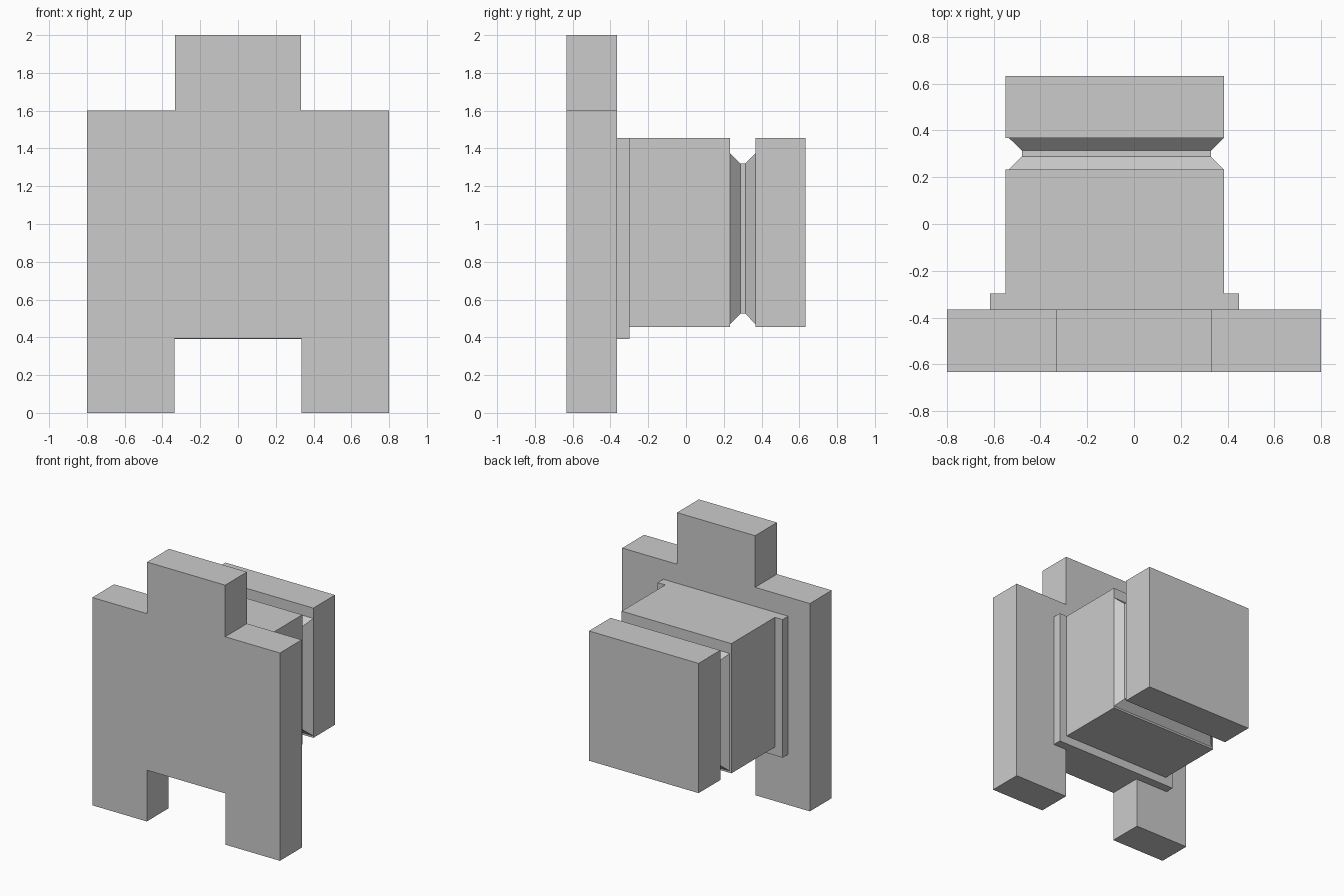
import bpy
import bmesh

cube = bpy.data.objects.get("Cube")
if cube:
    bpy.data.objects.remove(cube, do_unlink=True)

grey = bpy.data.materials.new("plain grey")
grey.use_nodes = True
COLOUR = (0.6, 0.6, 0.6, 1)
grey.diffuse_color = COLOUR
grey.node_tree.nodes["Principled BSDF"].inputs["Base Color"].default_value = COLOUR


def loft(name, sections):
    """Join outlines of (x, z) points, each placed at its own depth y."""
    bm = bmesh.new()
    rings = [[bm.verts.new((x, y, z)) for x, z in outline] for y, outline in sections]
    for a, b in zip(rings, rings[1:]):
        for i in range(len(a)):
            j = (i + 1) % len(a)
            bm.faces.new((a[i], a[j], b[j], b[i]))
    bm.faces.new(rings[0])
    bm.faces.new(rings[-1])
    bmesh.ops.recalc_face_normals(bm, faces=bm.faces)
    mesh = bpy.data.meshes.new(name)
    bm.to_mesh(mesh)
    bm.free()
    mesh.materials.append(grey)
    obj = bpy.data.objects.new(name, mesh)
    bpy.context.collection.objects.link(obj)
    return obj


def rect(x0, x1, z0, z1, inset=0):
    x0, x1, z0, z1 = x0 + inset, x1 - inset, z0 + inset, z1 - inset
    return [(x0, z0), (x1, z0), (x1, z1), (x0, z1)]


def box(name, y0, y1, outline):
    return loft(name, [(y0, outline), (y1, outline)])


# Front plate: two feet, shoulders and a top tab, mirrored across x
half = [(0.335, 0.395), (0.335, 0), (0.8, 0), (0.8, 1.602), (0.333, 1.602), (0.333, 2)]
box("front_plate", -0.632, -0.366, half + [(-x, z) for x, z in reversed(half)])

# Collar and main block behind the plate
box("collar", -0.366, -0.298, rect(-0.615, 0.45, 0.39, 1.455))
block = rect(-0.55, 0.385, 0.455, 1.455)
box("main_block", -0.298, 0.233, block)

# Grooved neck with sloped shoulders
wide = (-0.535, 0.385, 0.47, 1.375)
loft("neck", [(0.233, rect(*wide)), (0.288, rect(*wide, inset=0.055)),
              (0.314, rect(*wide, inset=0.055)), (0.368, rect(*wide))])

# Rear block
box("rear_block", 0.368, 0.632, block)
